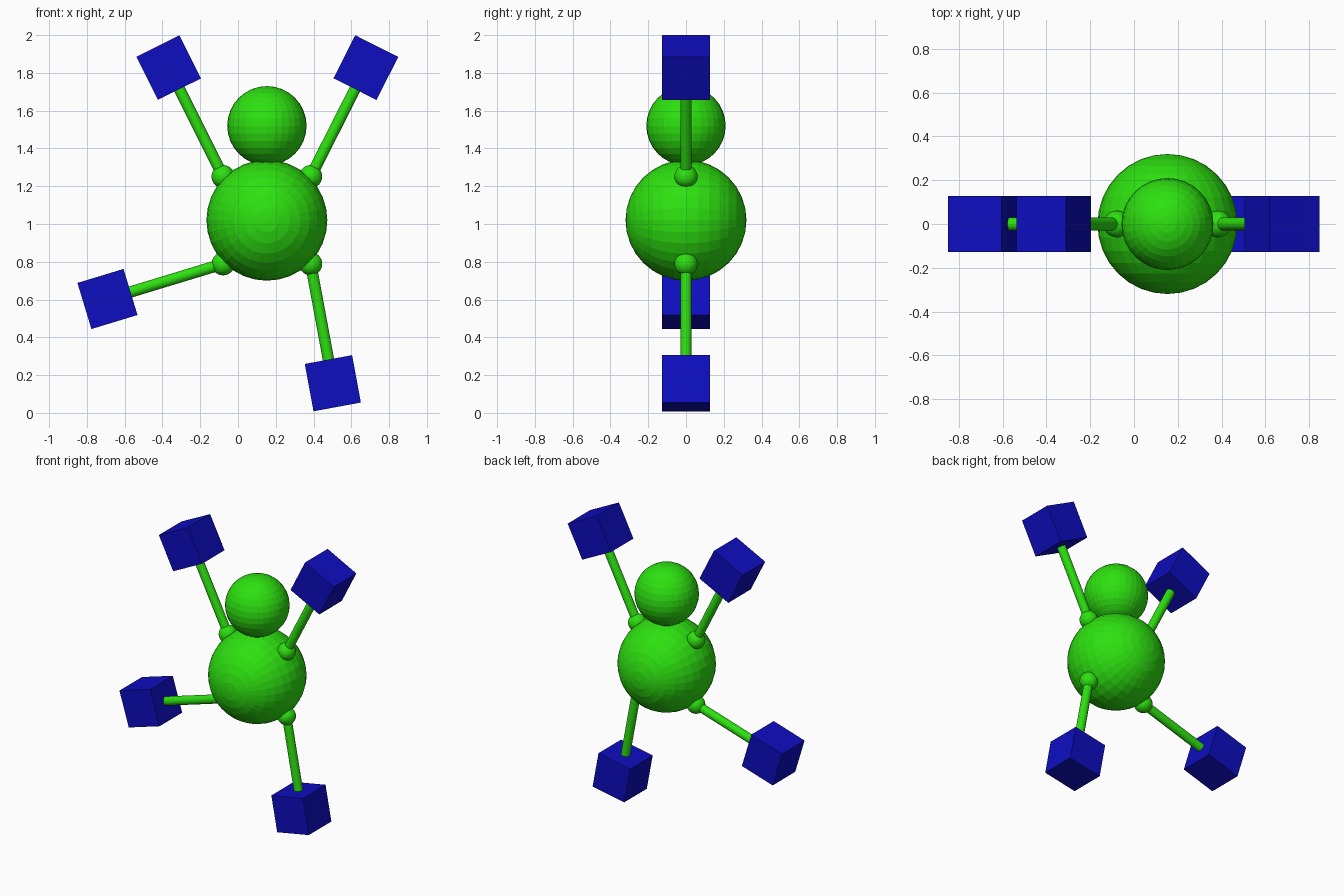
import bpy
from mathutils import Vector
from math import pi

if "Cube" in bpy.data.objects:
    bpy.data.objects.remove(bpy.data.objects["Cube"])


def material(name, color):
    m = bpy.data.materials.new(name)
    m.diffuse_color = color
    m.use_nodes = True
    m.node_tree.nodes["Principled BSDF"].inputs["Base Color"].default_value = m.diffuse_color
    return m


green = material("green", (0.026, 0.75, 0.005, 1))
blue = material("blue", (0.004, 0.004, 0.53, 1))


def finish(name, mat):
    ob = bpy.context.object
    ob.name = name
    ob.data.materials.append(mat)
    return ob


def sphere(name, loc, r, rot=(0, 0, 0)):
    bpy.ops.mesh.primitive_uv_sphere_add(segments=32, ring_count=16, radius=r,
                                         location=loc, rotation=rot)
    return finish(name, green)


# Body with its pole facing front, and head
CX, CZ = 0.153, 1.02
sphere("body", (CX, 0, CZ), 0.32, (pi / 2, 0, 0))
sphere("head", (CX, 0, 1.52), 0.21)

# Limbs: ball joint, rod and block at the end, aligned with the rod
SIZE = 0.255
limbs = {
    "left_arm": (-1, 1, (-0.367, 1.828)),
    "right_arm": (1, 1, (0.677, 1.828)),
    "left_leg": (-1, -1, (-0.691, 0.603)),
    "right_leg": (1, -1, (0.502, 0.157)),
}
for name, (sx, sz, (ex, ez)) in limbs.items():
    start = Vector((CX + sx * 0.232, 0, CZ + sz * 0.231))
    end = Vector((ex, 0, ez))
    axis = (end - start).normalized()
    rot = Vector((0, 0, 1)).rotation_difference(axis).to_euler()
    sphere(name + "_joint", start, 0.061)
    tip = end - axis * (SIZE / 2 - 0.01)
    bpy.ops.mesh.primitive_cylinder_add(vertices=32, radius=0.03,
                                        depth=(tip - start).length,
                                        location=(start + tip) / 2, rotation=rot)
    finish(name + "_rod", green)
    bpy.ops.mesh.primitive_cube_add(size=SIZE, location=end, rotation=rot)
    finish(name + "_block", blue)
